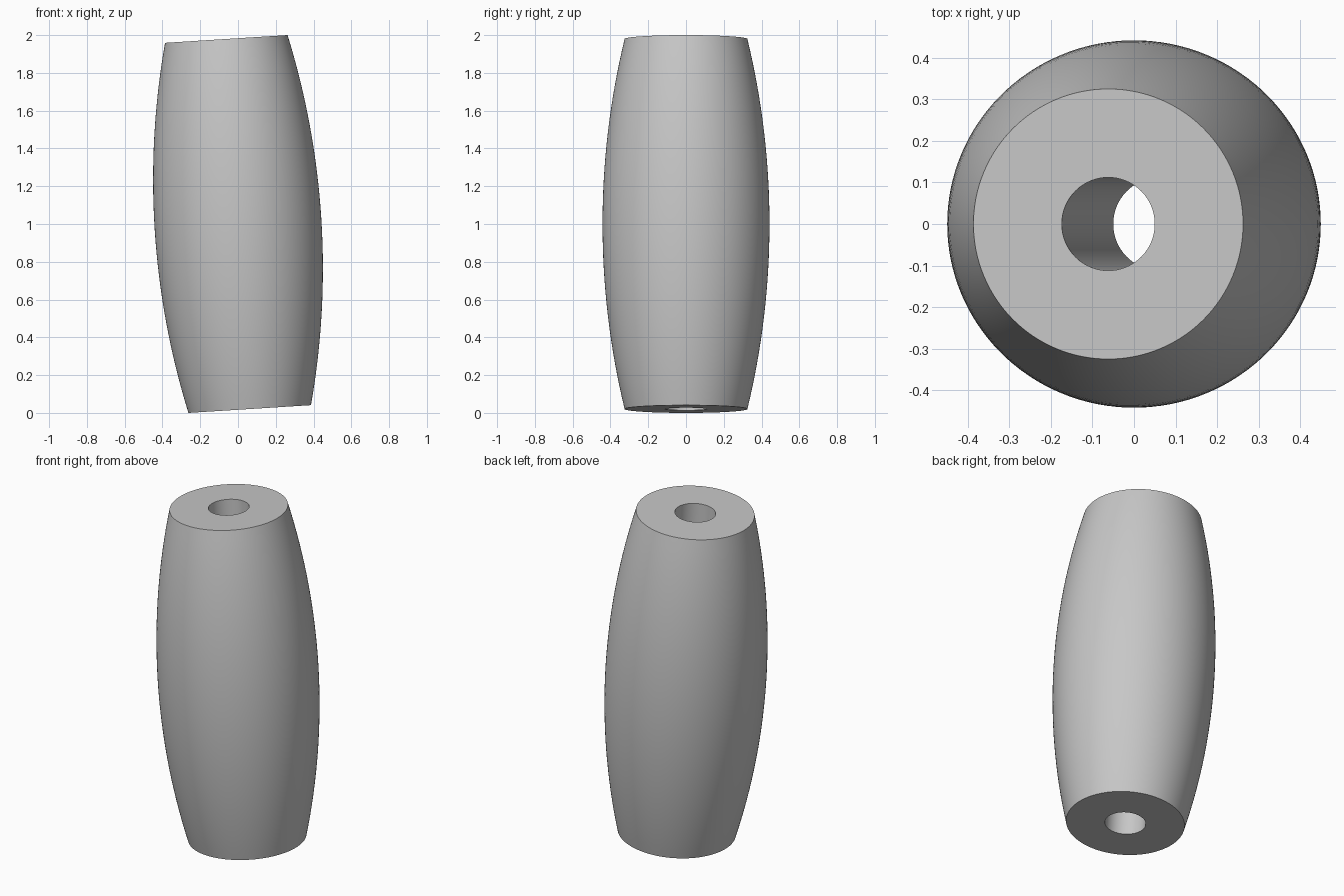
import bpy, bmesh, math
from mathutils import Matrix

cube = bpy.data.objects.get("Cube")
if cube:
    bpy.data.objects.remove(cube, do_unlink=True)

SEGMENTS = 128
RINGS = 32
HALF = 0.9815        # half length along the bead axis
END_R, MID_R, HOLE_R = 0.325, 0.442, 0.112
TILT = math.atan2(-0.062, 0.98)

grey = bpy.data.materials.new("plain grey")
colour = (0.57, 0.57, 0.57, 1)
grey.diffuse_color = colour
grey.use_nodes = True
grey.node_tree.nodes["Principled BSDF"].inputs["Base Color"].default_value = colour

# Circular-arc barrel profile, closed by the straight bore
bulge = MID_R - END_R
arc_r = (HALF ** 2 + bulge ** 2) / (2 * bulge)
profile = [(HOLE_R, -HALF)]
for i in range(RINGS + 1):
    t = -HALF + 2 * HALF * i / RINGS
    profile.append((MID_R - arc_r + math.sqrt(arc_r ** 2 - t ** 2), t))
profile.append((HOLE_R, HALF))

# Revolve the profile about the axis
bm = bmesh.new()
rings = []
for r, t in profile:
    rings.append([bm.verts.new((r * math.cos(a), r * math.sin(a), t))
                  for a in (math.tau * k / SEGMENTS for k in range(SEGMENTS))])
for i, ring in enumerate(rings):
    above = rings[(i + 1) % len(rings)]
    for k in range(SEGMENTS):
        n = (k + 1) % SEGMENTS
        bm.faces.new((ring[k], ring[n], above[n], above[k]))
bmesh.ops.recalc_face_normals(bm, faces=bm.faces)

# Lean the barrel towards its right
bmesh.ops.transform(bm, verts=bm.verts,
                    matrix=Matrix.Translation((0, 0, 1)) @ Matrix.Rotation(TILT, 4, "Y"))

mesh = bpy.data.meshes.new("barrel_bead")
bm.to_mesh(mesh)
bm.free()
mesh.materials.append(grey)
bead = bpy.data.objects.new("barrel_bead", mesh)
bpy.context.collection.objects.link(bead)

# Smooth sides with crisp rims
bpy.ops.object.select_all(action="DESELECT")
bead.select_set(True)
bpy.context.view_layer.objects.active = bead
bpy.ops.object.shade_smooth_by_angle(angle=math.radians(30))
